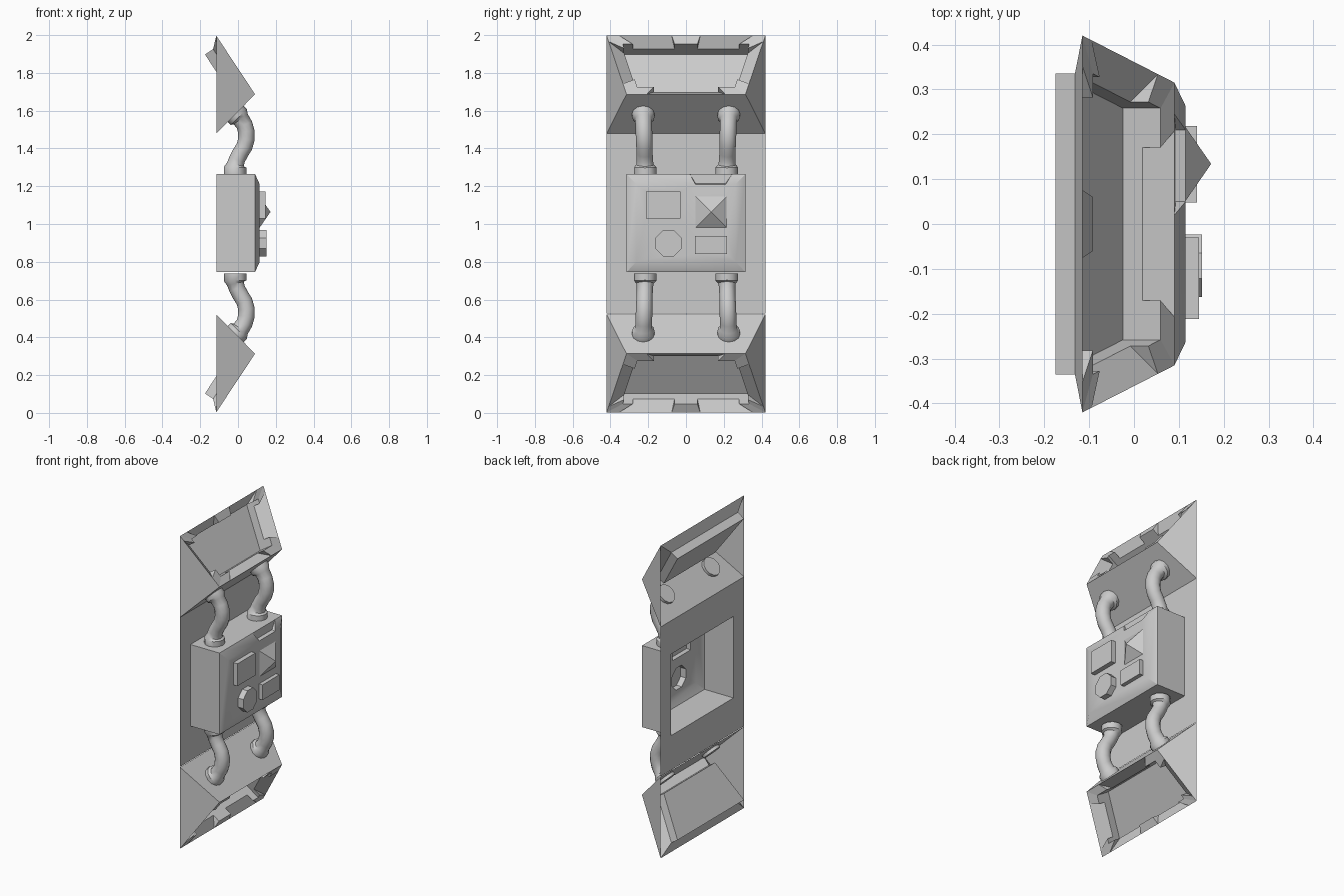
import bpy, bmesh, math
from mathutils import Vector

if "Cube" in bpy.data.objects:
    bpy.data.objects.remove(bpy.data.objects["Cube"])

BACK = -0.115


def build(name, patches, flip_z=False, smooth=None):
    """patches: (verts, faces, first_face_looks_to_+x)."""
    bm = bmesh.new()
    for verts, faces, oriented in patches:
        vs = [bm.verts.new((x, y, 2.0 - z if flip_z else z)) for x, y, z in verts]
        fs = [bm.faces.new([vs[i] for i in f]) for f in faces]
        orient(bm, fs, oriented)
    return finish(bm, name, smooth)


def orient(bm, fs, oriented):
    bm.normal_update()
    bmesh.ops.recalc_face_normals(bm, faces=fs)
    if oriented and fs[0].normal.x < 0:
        bmesh.ops.reverse_faces(bm, faces=fs)


def finish(bm, name, smooth):
    me = bpy.data.meshes.new(name)
    bm.to_mesh(me)
    bm.free()
    ob = bpy.data.objects.new(name, me)
    bpy.context.collection.objects.link(ob)
    if smooth:
        bpy.ops.object.select_all(action='DESELECT')
        ob.select_set(True)
        bpy.context.view_layer.objects.active = ob
        bpy.ops.object.shade_smooth_by_angle(angle=math.radians(smooth))
    return ob


# --- slanted end housings with recessed window ---
SLANT = 0.372


def on_slant(t, y, d=0.0):
    """t = distance down the slope, d = depth behind it."""
    return (BACK + 0.552 * t - 0.834 * d, y, 1.997 - 0.834 * t - 0.552 * d)


OUTER = [(0, -0.42), (0, 0.42), (SLANT, 0.315), (SLANT, -0.315)]
INNER = [(0.05, -0.335), (0.05, 0.335), (0.323, 0.258), (0.323, -0.258)]
LIP, FLOOR = 0.053, 0.105


def lerp(ring, i, f):
    a, b = Vector(ring[i]), Vector(ring[(i + 1) % 4])
    return a.lerp(b, f)


def tab(i, a, b):
    o = [on_slant(*lerp(OUTER, i, f)) for f in (a, b)]
    u = [on_slant(*lerp(INNER, i, f), 0.005) for f in (a, b)]
    w = [on_slant(*lerp(INNER, i, f), LIP) for f in (a, b)]
    return o + u + w, [(0, 1, 3, 2), (2, 3, 5, 4), (0, 2, 4), (1, 5, 3)], True


def housing(prefix, flip):
    verts = [on_slant(*p) for p in OUTER]
    verts += [on_slant(*p, LIP) for p in INNER]
    verts += [on_slant(*p, FLOOR) for p in INNER]
    verts += [(BACK, 0.42, 1.478), (BACK, -0.42, 1.478)]
    faces = [(8, 9, 10, 11)]
    for k in (0, 4):
        faces += [(k + i, k + (i + 1) % 4, k + 4 + (i + 1) % 4, k + 4 + i) for i in range(4)]
    faces += [(2, 3, 13, 12), (1, 2, 12), (0, 13, 3)]
    build(prefix + "_housing", [(verts, faces, True)], flip)
    spans = [(0, 0, .08), (0, .41, .59), (0, .92, 1), (2, 0, .17), (2, .83, 1),
             (1, 0, .1), (1, .82, 1), (3, 0, .18), (3, .9, 1)]
    build(prefix + "_window_tabs", [tab(*s) for s in spans], flip)


# --- hoses between box and housings ---
PATH = [(-.015, 1.262, .06), (-.015, 1.30, .06), (-.013, 1.315, .046), (-.006, 1.34, .043),
        (.012, 1.375, .043), (.034, 1.41, .043), (.045, 1.45, .044), (.044, 1.49, .044),
        (.034, 1.525, .044), (.014, 1.555, .046), (.004, 1.566, .06), (-.025, 1.595, .06)]


def hose(side, n=12):
    verts, faces = [], []
    last = len(PATH) - 1
    for k, (x, z, r) in enumerate(PATH):
        a, b = PATH[max(k - 1, 0)], PATH[min(k + 1, last)]
        t = Vector((b[0] - a[0], b[1] - a[1])).normalized()
        y = side * (0.215 + 0.012 * k / last)
        for j in range(n):
            q = 2 * math.pi * j / n
            s = r * math.sin(q)
            verts.append((x + t.y * s, y + r * math.cos(q), z - t.x * s))
    for k in range(last):
        faces += [(k * n + j, k * n + (j + 1) % n, (k + 1) * n + (j + 1) % n, (k + 1) * n + j)
                  for j in range(n)]
    faces += [tuple(range(n)), tuple(range(last * n, last * n + n))]
    return verts, faces, False


for prefix, flip in (("upper", False), ("lower", True)):
    housing(prefix, flip)
    build(prefix + "_hoses", [hose(-1), hose(1)], flip, 40)


# --- back plate, hollow control box and its extruded instruments ---
def ring(bm, x, half_y, z0, z1, n0, n1):
    """Rectangle with two extra points on the top edge for the notch."""
    pts = [(-half_y, z0), (-half_y, z1), (n0, z1), (n1, z1), (half_y, z1), (half_y, z0)]
    return [bm.verts.new((x, y, z)) for y, z in pts]


def bridge(bm, a, b, skip=()):
    n = len(a)
    return [bm.faces.new((a[i], a[(i + 1) % n], b[(i + 1) % n], b[i]))
            for i in range(n) if i not in skip]


bm = bmesh.new()
plate = ring(bm, BACK, 0.42, 0.525, 1.478, 0.02, 0.245)
mouth = ring(bm, BACK, 0.315, 0.745, 1.265, 0.02, 0.245)
edge = ring(bm, 0.09, 0.315, 0.745, 1.265, 0.02, 0.245)
front = ring(bm, 0.115, 0.263, 0.80, 1.21, 0.05, 0.21)
fs = bridge(bm, plate, mouth) + bridge(bm, mouth, edge) + bridge(bm, edge, front, (2,))
# notch in the top bevel
n1, n2 = (bm.verts.new((0.093, y, 1.215)) for y in (0.05, 0.21))
o1, o2, i1, i2 = edge[2], edge[3], front[2], front[3]
for f in ((o1, o2, n2, n1), (o1, n1, i1), (o2, i2, n2), (n1, n2, i2, i1)):
    bm.faces.new(f)


def rect(y0, y1, z0, z1):
    return [(y0, z0), (y0, z1), (y1, z1), (y1, z0)]


dial = [(-0.093 + 0.075 * math.cos(math.pi * (k + .5) / 4),
         0.898 + 0.075 * math.sin(math.pi * (k + .5) / 4)) for k in range(8)]
loops = [front]
for pts, top in ((rect(-.212, -.03, 1.03, 1.172), 0.145),
                 (rect(.048, .218, .84, .937), 0.14), (dial, 0.152)):
    base = [bm.verts.new((0.115, y, z)) for y, z in pts]
    cap = [bm.verts.new((top, y, z)) for y, z in pts]
    bridge(bm, base, cap)
    bm.faces.new(cap)
    loops.append(base)
fill = [bm.edges.get((l[i], l[(i + 1) % len(l)])) for l in loops for i in range(len(l))]
bmesh.ops.triangle_fill(bm, use_beauty=True, use_dissolve=False, edges=fill)
bm.faces.ensure_lookup_table()
orient(bm, bm.faces[:], False)
bm.faces.ensure_lookup_table()
if bm.faces[0].normal.x < 0:
    bmesh.ops.reverse_faces(bm, faces=bm.faces[:])
finish(bm, "control_box", 30)

# --- pyramid knob ---
knob = [(0.114, y, z) for y, z in rect(.05, .217, .98, 1.147)] + [(0.172, 0.134, 1.064)]
build("pyramid_knob", [(knob, [(0, 1, 4), (1, 2, 4), (2, 3, 4), (3, 0, 4)], True)])
